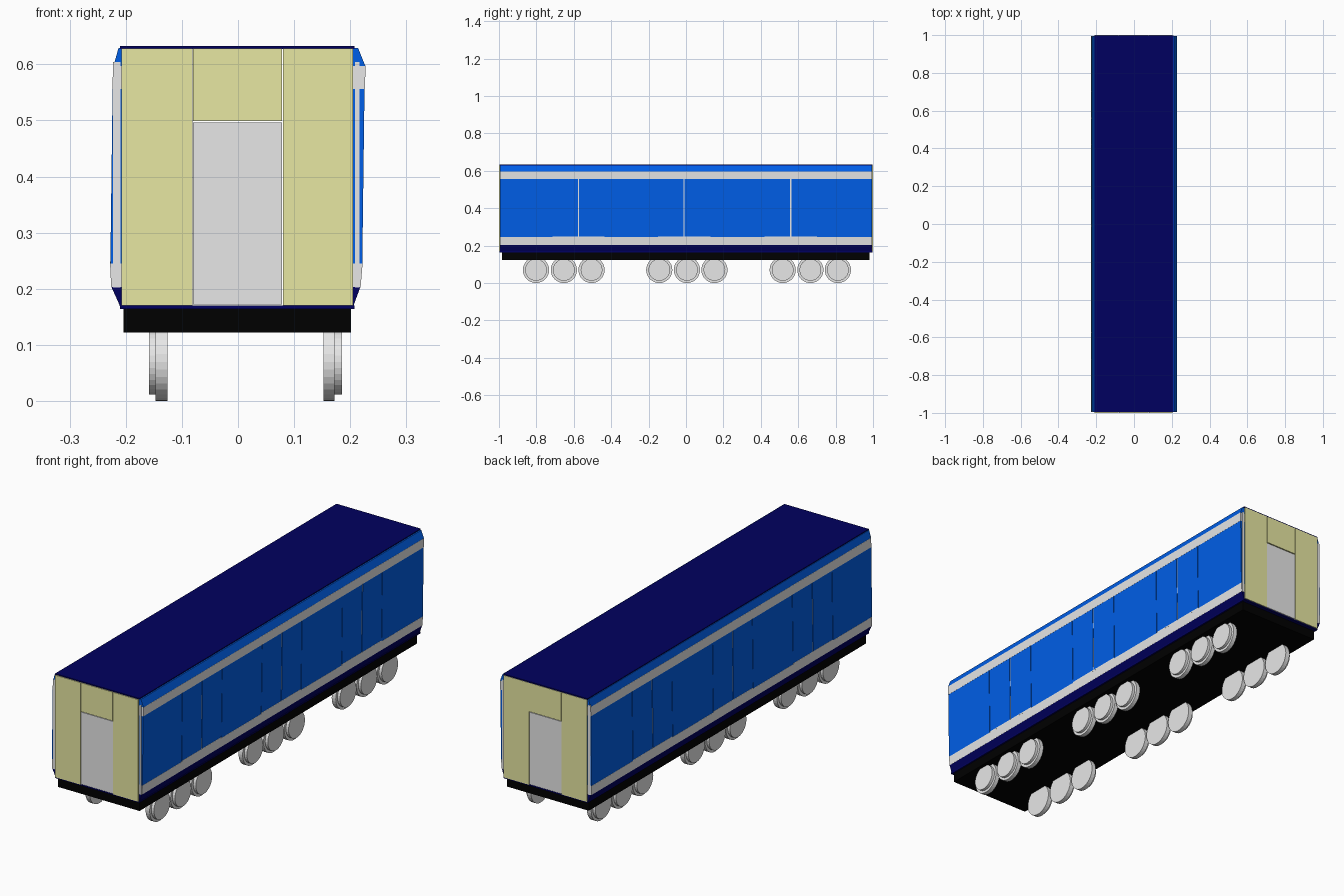
import bpy, bmesh, math

if "Cube" in bpy.data.objects:
    bpy.data.objects.remove(bpy.data.objects["Cube"])


def material(name, rgb):
    m = bpy.data.materials.new(name)
    m.diffuse_color = (*rgb, 1)
    m.use_nodes = True
    m.node_tree.nodes["Principled BSDF"].inputs["Base Color"].default_value = m.diffuse_color
    return m


NAVY = material("navy", (0.0, 0.0, 0.115))
BLUE = material("blue", (0.0, 0.112, 0.8))
GREY = material("light grey", (0.8, 0.8, 0.8))
KHAKI = material("khaki", (0.8, 0.8, 0.36))
BLACK = material("black", (0.0, 0.0, 0.0))


def finish(bm, name, *mats):
    bmesh.ops.recalc_face_normals(bm, faces=bm.faces)
    me = bpy.data.meshes.new(name)
    bm.to_mesh(me)
    bm.free()
    for m in mats:
        me.materials.append(m)
    ob = bpy.data.objects.new(name, me)
    bpy.context.collection.objects.link(ob)
    return ob


def box(name, mat, x0, x1, y0, y1, z0, z1):
    bm = bmesh.new()
    bmesh.ops.create_cube(bm, size=1)
    for v in bm.verts:
        v.co.x = x1 if v.co.x > 0 else x0
        v.co.y = y1 if v.co.y > 0 else y0
        v.co.z = z1 if v.co.z > 0 else z0
    return finish(bm, name, mat)


def extrude_y(name, profile, y0, y1, mat):
    """Extrude an x-z outline along y."""
    bm = bmesh.new()
    a = [bm.verts.new((x, y0, z)) for x, z in profile]
    b = [bm.verts.new((x, y1, z)) for x, z in profile]
    n = len(profile)
    bm.faces.new(a)
    bm.faces.new(b)
    for i in range(n):
        j = (i + 1) % n
        bm.faces.new((a[i], a[j], b[j], b[i]))
    return finish(bm, name, mat)


# Roof, floor and underframe
box("roof", NAVY, -0.21, 0.208, -0.996, 0.998, 0.627, 0.633)
box("floor", NAVY, -0.21, 0.208, -0.996, 0.996, 0.164, 0.17)
box("underframe", BLACK, -0.204, 0.201, -0.985, 0.98, 0.122, 0.165)

# End walls: two side panels, a header and a slightly sunken door at each end
for end, y0, y1 in (("front", -1.0, -0.99), ("back", 0.99, 1.0)):
    box(end + "_left_panel", KHAKI, -0.208, -0.0815, y0, y1, 0.17, 0.628)
    box(end + "_right_panel", KHAKI, 0.08, 0.205, y0, y1, 0.17, 0.628)
    box(end + "_header", KHAKI, -0.08, 0.078, y0, y1, 0.499, 0.628)
    box(end + "_door", GREY, -0.08, 0.078, y0 + 0.002, y1 - 0.002, 0.172, 0.496)

# Side walls: outer outline from the sill up to the roof, one band per colour
right_wall = [(0.205, 0.165), (0.207, 0.173), (0.218, 0.203), (0.2215, 0.245),
              (0.2255, 0.556), (0.227, 0.597), (0.214, 0.629)]
left_wall = [(-0.209, 0.165), (-0.212, 0.173), (-0.2255, 0.203), (-0.2275, 0.245),
             (-0.2235, 0.556), (-0.222, 0.597), (-0.213, 0.629)]
# name, first and last outline point, material, offset outwards
BANDS = (("sill", 0, 2, NAVY, 0), ("lower_stripe", 2, 3, GREY, 0.0005),
         ("wall_backing", 3, 4, BLUE, -0.003), ("upper_stripe", 4, 5, GREY, 0.0005),
         ("cornice", 5, 6, BLUE, 0))
DOORS = (-0.575, -0.01, 0.56)
L, G = 0.994, 0.0012

for side, prof, s, inner in (("right", right_wall, 1, 0.204), ("left", left_wall, -1, -0.206)):
    for name, i, j, mat, off in BANDS:
        outer = [(x + s * off, z) for x, z in prof[i:j + 1]]
        extrude_y(f"{side}_{name}", [(inner, outer[0][1])] + outer + [(inner, outer[-1][1])],
                  -L, L, mat)
    # Pale end caps behind the outer skin
    (xa, za), (xb, zb) = prof[3], prof[4]
    cap = prof[3][0] - s * 0.005
    x0, x1 = sorted((s * 0.2085 if s > 0 else -0.2095, cap))
    for end, y0, y1 in (("front", -L - 0.001, -L + 0.004), ("back", L - 0.004, L + 0.001)):
        box(f"{side}_{end}_cap", GREY, x0, x1, y0, y1, 0.202, 0.604)

    # Plates lying on the sloping middle band, from offset t0 out to t1
    def plate(name, mat, y0, y1, z0, z1, t0=-0.0035, t1=0.0):
        x = lambda z: xa + (xb - xa) * (z - za) / (zb - za)
        extrude_y(name, [(x(z0) + s * t0, z0), (x(z1) + s * t0, z1),
                         (x(z1) + s * t1, z1), (x(z0) + s * t1, z0)], y0, y1, mat)

    # Fixed wall panels between the doors
    edges = [-L] + [e for yc in DOORS for e in (yc - 0.141, yc + 0.141)] + [L]
    for k in range(0, len(edges), 2):
        plate(f"{side}_wall_panel_{k // 2 + 1}", BLUE, edges[k] + (G if k else 0),
              edges[k + 1] - (G if k < 6 else 0), 0.245, 0.556)
    # Three double doors, each with a pale centre strip and a sill
    for k, yc in enumerate(DOORS, 1):
        plate(f"{side}_door_{k}a", BLUE, yc - 0.141 + G, yc - 0.0028, 0.249, 0.556)
        plate(f"{side}_door_{k}b", BLUE, yc + 0.0028, yc + 0.141 - G, 0.249, 0.556)
        plate(f"{side}_door_strip_{k}", GREY, yc - 0.0028, yc + 0.0028, 0.249, 0.556, -0.0035, -0.0025)
        plate(f"{side}_door_sill_{k}", GREY, yc - 0.14, yc + 0.14, 0.244, 0.249, -0.0035, 0.0005)


# Wheels: flange on the inside, smaller tread on the outside
def disc(bm, x0, x1, r, y, z, n=32):
    rings = [[bm.verts.new((x, y + r * math.cos(2 * math.pi * i / n),
                            z + r * math.sin(2 * math.pi * i / n))) for i in range(n)]
             for x in (x0, x1)]
    for ring in rings:
        bm.faces.new(ring)
    for i in range(n):
        j = (i + 1) % n
        bm.faces.new((rings[0][i], rings[0][j], rings[1][j], rings[1][i]))


for b, ys in enumerate(((-0.802, -0.653, -0.505), (-0.143, 0.005, 0.152), (0.517, 0.665, 0.812)), 1):
    for w, y in enumerate(ys, 1):
        for side, flange, tread in (("right", (0.152, 0.172), (0.172, 0.185)),
                                    ("left", (-0.147, -0.126), (-0.159, -0.147))):
            bm = bmesh.new()
            disc(bm, *flange, 0.07, y, 0.07)
            disc(bm, *tread, 0.058, y, 0.07)
            finish(bm, f"{side}_wheel_{b}_{w}", GREY)
